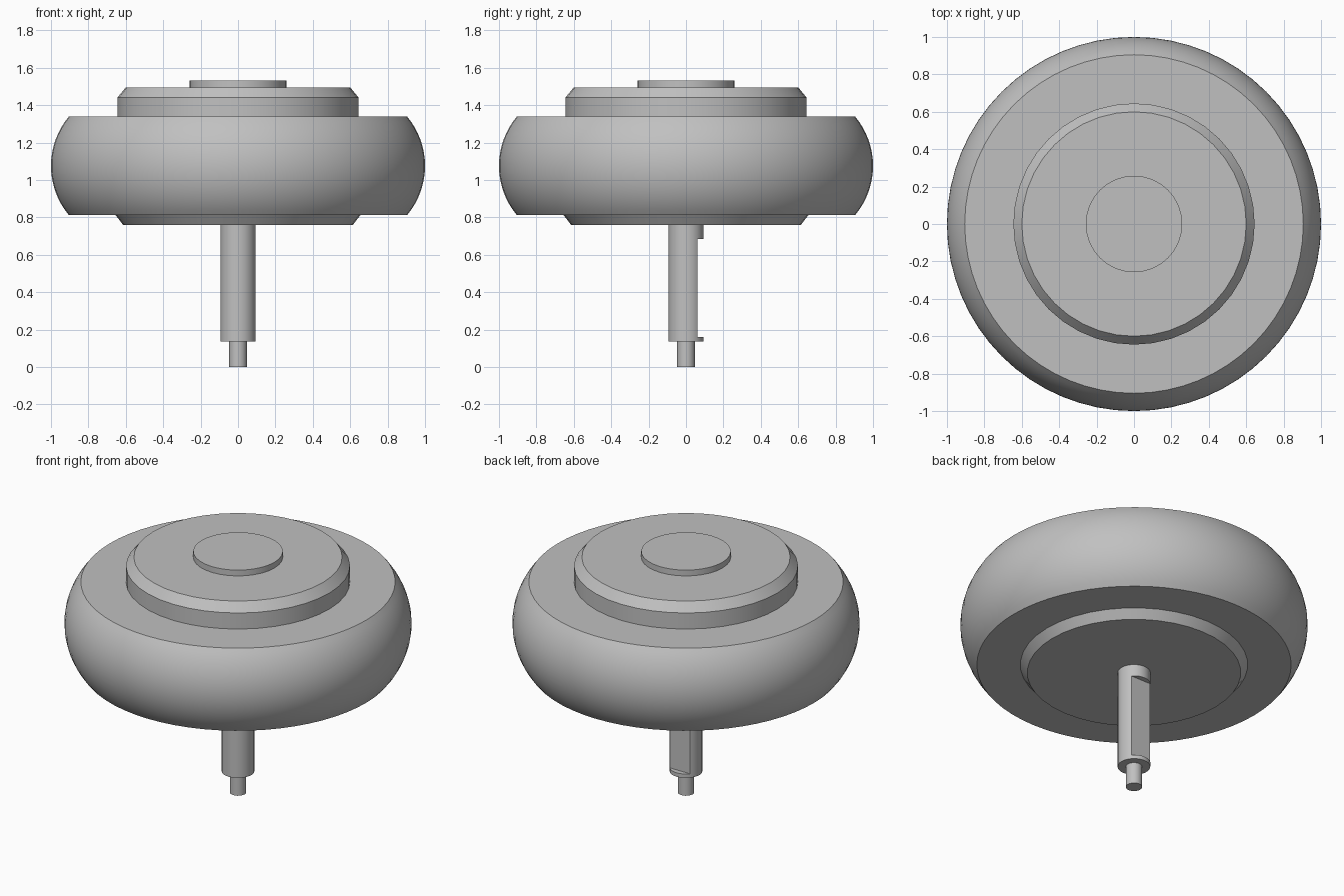
import bpy, bmesh, math
from mathutils import Matrix

cube = bpy.data.objects.get("Cube")
if cube:
    bpy.data.objects.remove(cube, do_unlink=True)

GREY = (0.53, 0.53, 0.53, 1)
grey = bpy.data.materials.new("plain grey")
grey.use_nodes = True
grey.diffuse_color = GREY
grey.node_tree.nodes["Principled BSDF"].inputs["Base Color"].default_value = GREY


def add_object(name, bm):
    bmesh.ops.recalc_face_normals(bm, faces=bm.faces)
    mesh = bpy.data.meshes.new(name)
    bm.to_mesh(mesh)
    bm.free()
    mesh.materials.append(grey)
    obj = bpy.data.objects.new(name, mesh)
    bpy.context.collection.objects.link(obj)
    return obj


def smooth(obj):
    bpy.ops.object.select_all(action="DESELECT")
    obj.select_set(True)
    bpy.context.view_layer.objects.active = obj
    bpy.ops.object.shade_smooth_by_angle(angle=math.radians(30))


def turned(name, profile, sides):
    """Solid of revolution from (radius, height) points, capped at both ends."""
    bm = bmesh.new()
    rings = []
    for r, z in profile:
        angles = [math.tau * i / sides for i in range(sides)]
        rings.append([bm.verts.new((r * math.cos(a), r * math.sin(a), z)) for a in angles])
    for low, high in zip(rings, rings[1:]):
        for i in range(sides):
            j = (i + 1) % sides
            bm.faces.new((low[i], low[j], high[j], high[i]))
    bm.faces.new(rings[0])
    bm.faces.new(rings[-1])
    obj = add_object(name, bm)
    smooth(obj)
    return obj


# Bulging drum with a circular-arc rim
bottom, top, rim = 0.813, 1.338, 0.905
half, bulge = (top - bottom) / 2, 1 - rim
arc_r = (half ** 2 + bulge ** 2) / (2 * bulge)
sweep = math.asin(half / arc_r)
steps = 16
arc = []
for i in range(steps + 1):
    a = sweep * (2 * i / steps - 1)
    arc.append((1 - arc_r + arc_r * math.cos(a), (bottom + top) / 2 + arc_r * math.sin(a)))
turned("drum", arc, 64)

# Stepped covers above and below the drum
turned("top_cover", [(0.645, top), (0.645, 1.44), (0.6, 1.495)], 40)
turned("top_button", [(0.258, 1.495), (0.258, 1.532)], 32)
turned("bottom_cover", [(0.615, 0.76), (0.655, bottom)], 40)

# Shaft with a flat milled into its back
shaft = turned("shaft", [(0.094, 0.135), (0.094, 0.76)], 32)
turned("shaft_tip", [(0.047, 0), (0.047, 0.135)], 24)

flat_low, flat_high, flat_y = 0.16, 0.685, 0.061
bm = bmesh.new()
bmesh.ops.create_cube(bm, size=1, matrix=Matrix.Translation(
    (0, flat_y + 0.1, (flat_low + flat_high) / 2)) @ Matrix.Diagonal(
    (0.4, 0.2, flat_high - flat_low, 1)))
cutter = add_object("shaft_flat_cutter", bm)
cutter.hide_render = True
cutter.display_type = "WIRE"

cut = shaft.modifiers.new("milled flat", "BOOLEAN")
cut.operation = "DIFFERENCE"
cut.object = cutter
cut.solver = "EXACT"
bpy.context.view_layer.objects.active = shaft
bpy.ops.object.modifier_apply(modifier=cut.name)
bpy.data.objects.remove(cutter, do_unlink=True)
smooth(shaft)
